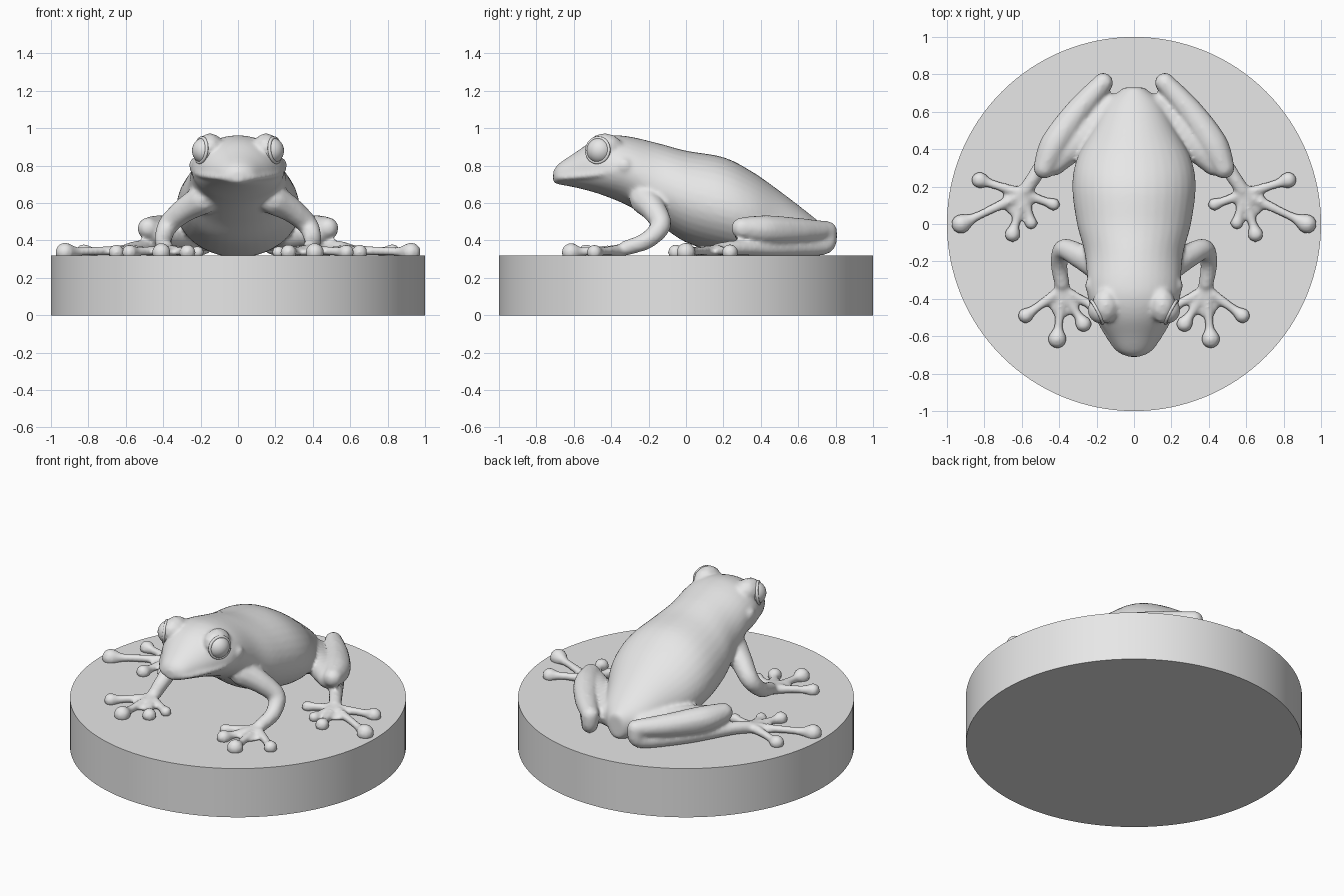
import bpy, bmesh, math
from mathutils import Vector

if "Cube" in bpy.data.objects:
    bpy.data.objects.remove(bpy.data.objects["Cube"])

grey = bpy.data.materials.new("plain_grey")
grey.use_nodes = True
grey.diffuse_color = (0.8, 0.8, 0.8, 1)
grey.node_tree.nodes["Principled BSDF"].inputs["Base Color"].default_value = (0.8, 0.8, 0.8, 1)

# One small unit ball, reused for every rounded form
bm = bmesh.new()
bmesh.ops.create_icosphere(bm, subdivisions=2, radius=1)
bm.verts.index_update()
ball_points = [tuple(v.co) for v in bm.verts]
ball_faces = [[v.index for v in f.verts] for f in bm.faces]
bm.free()
verts, faces = [], []


def spline(points, steps):
    """Smooth curve through points of any dimension."""
    pts = [Vector(p) for p in points]
    pts = [pts[0]] + pts + [pts[-1]]
    out = []
    for i in range(1, len(pts) - 2):
        a, b, c, d = pts[i - 1:i + 3]
        for k in range(steps):
            t = k / steps
            out.append(b + (c - a) * (t / 2)
                       + (2 * a - 5 * b + 4 * c - d) * (t * t / 2)
                       + (3 * b - a - 3 * c + d) * (t ** 3 / 2))
    return out + [pts[-2]]


def blob(centre, size):
    """Ellipsoid with three radii."""
    start = len(verts)
    verts.extend([tuple(c + p * s for c, p, s in zip(centre, point, size)) for point in ball_points])
    faces.extend([[start + i for i in face] for face in ball_faces])


def limb(side, points, steps=6):
    """Rounded limb through (x, y, z, radius) points, on one side."""
    for x, y, z, r in spline(points, steps):
        blob((side * x, y, z), (r, r, r))


def foot(side, root, tips, web):
    """Webbed palm with long toes ending in round pads."""
    rx, ry = root
    cx = sum(t[0] for t in tips) / len(tips)
    cy = sum(t[1] for t in tips) / len(tips)
    blob((side * (rx * 0.6 + cx * 0.4), ry * 0.6 + cy * 0.4, 0.335), (web, web, 0.022))
    for x, y, pad in tips:
        at = lambda t: (rx + (x - rx) * t, ry + (y - ry) * t)
        limb(side, [(*at(0), 0.345, 0.035), (*at(0.45), 0.345, 0.027),
                    (*at(0.8), 0.34, 0.027), (*at(1), 0.337, pad)], 5)


# Round plinth
bpy.ops.mesh.primitive_cylinder_add(vertices=128, radius=1, depth=0.32, location=(0, 0, 0.16))
base = bpy.context.object
base.name = "round_base"
base.data.materials.append(grey)
bpy.ops.object.shade_smooth_by_angle()

# Bulging eyes with rims
for side, label in ((1, "left"), (-1, "right")):
    out = Vector((side * 0.88, -0.45, 0.1)).normalized()
    centre = Vector((side * 0.175, -0.46, 0.88))
    bpy.ops.mesh.primitive_uv_sphere_add(segments=32, ring_count=20, radius=0.071, location=centre)
    eye = bpy.context.object
    eye.name = label + "_eye"
    bpy.ops.mesh.primitive_torus_add(major_radius=0.066, minor_radius=0.009, major_segments=40,
                                     minor_segments=10, location=centre + out * 0.026,
                                     rotation=out.to_track_quat('Z', 'Y').to_euler())
    rim = bpy.context.object
    rim.name = label + "_eyelid"
    for part in (eye, rim):
        part.data.materials.append(grey)
        part.data.shade_smooth()

# Head and trunk: y, half width, bottom, widest height, top
sections = [
    (-0.71, 0.03, 0.71, 0.74, 0.77), (-0.68, 0.085, 0.70, 0.745, 0.81),
    (-0.60, 0.14, 0.685, 0.75, 0.865), (-0.50, 0.20, 0.66, 0.77, 0.93),
    (-0.40, 0.245, 0.625, 0.78, 0.96), (-0.30, 0.25, 0.58, 0.77, 0.955),
    (-0.15, 0.265, 0.49, 0.68, 0.92), (0, 0.305, 0.39, 0.62, 0.88),
    (0.20, 0.33, 0.33, 0.57, 0.845), (0.35, 0.305, 0.31, 0.53, 0.77),
    (0.50, 0.225, 0.31, 0.48, 0.665), (0.65, 0.14, 0.31, 0.44, 0.55),
    (0.73, 0.055, 0.33, 0.42, 0.485)]
count = 36
rings = []
for y, w, low, mid, top in spline(sections, 5):
    rings.append(range(len(verts), len(verts) + count))
    for i in range(count):
        a = math.tau * i / count
        s = math.sin(a)
        verts.append((w * math.cos(a), y, mid + s * (top - mid if s > 0 else mid - low)))
for r, q in zip(rings, rings[1:]):
    for i in range(count):
        j = (i + 1) % count
        faces.append([r[i], q[i], q[j], r[j]])
faces.append(list(rings[0]))
faces.append(list(reversed(rings[-1])))

for side in (1, -1):
    # Brow, ear disc and lip
    blob((side * 0.15, -0.435, 0.895), (0.075, 0.1, 0.08))
    blob((side * 0.235, -0.33, 0.80), (0.028, 0.042, 0.042))
    limb(side, [(0, -0.70, 0.735, 0.014), (0.09, -0.665, 0.735, 0.016),
                (0.195, -0.50, 0.75, 0.016), (0.24, -0.38, 0.77, 0.012)], 12)
    # Arm and hand
    limb(side, [(0.19, -0.22, 0.62, 0.085), (0.29, -0.17, 0.56, 0.068),
                (0.375, -0.135, 0.48, 0.056), (0.40, -0.21, 0.40, 0.048),
                (0.385, -0.32, 0.36, 0.042)])
    foot(side, (0.385, -0.35),
         [(0.58, -0.49, 0.043), (0.41, -0.615, 0.052), (0.27, -0.535, 0.045), (0.215, -0.44, 0.036)], 0.085)
    # Thigh, folded shin, and lower leg running forward to the foot
    limb(side, [(0.12, 0.62, 0.42, 0.08), (0.28, 0.46, 0.43, 0.085), (0.43, 0.32, 0.44, 0.065)])
    limb(side, [(0.48, 0.30, 0.465, 0.06), (0.42, 0.43, 0.455, 0.082),
                (0.30, 0.60, 0.45, 0.073), (0.165, 0.755, 0.45, 0.055)], 8)
    limb(side, [(0.165, 0.755, 0.43, 0.055), (0.19, 0.73, 0.37, 0.05),
                (0.36, 0.51, 0.36, 0.05), (0.52, 0.27, 0.36, 0.042), (0.58, 0.18, 0.35, 0.04)], 10)
    foot(side, (0.59, 0.16),
         [(0.825, 0.235, 0.046), (0.925, 0.0, 0.054), (0.65, -0.055, 0.044),
          (0.55, 0.005, 0.036), (0.43, 0.105, 0.036)], 0.085)

# Fuse everything into one soft skin
mesh = bpy.data.meshes.new("frog_body")
mesh.from_pydata(verts, [], faces)
mesh.materials.append(grey)
frog = bpy.data.objects.new("frog_body", mesh)
bpy.context.collection.objects.link(frog)
skin = frog.modifiers.new("fuse", 'REMESH')
skin.mode = 'VOXEL'
skin.voxel_size = 0.012
skin.use_smooth_shade = True
soft = frog.modifiers.new("soften", 'SMOOTH')
soft.factor = 0.5
soft.iterations = 6
